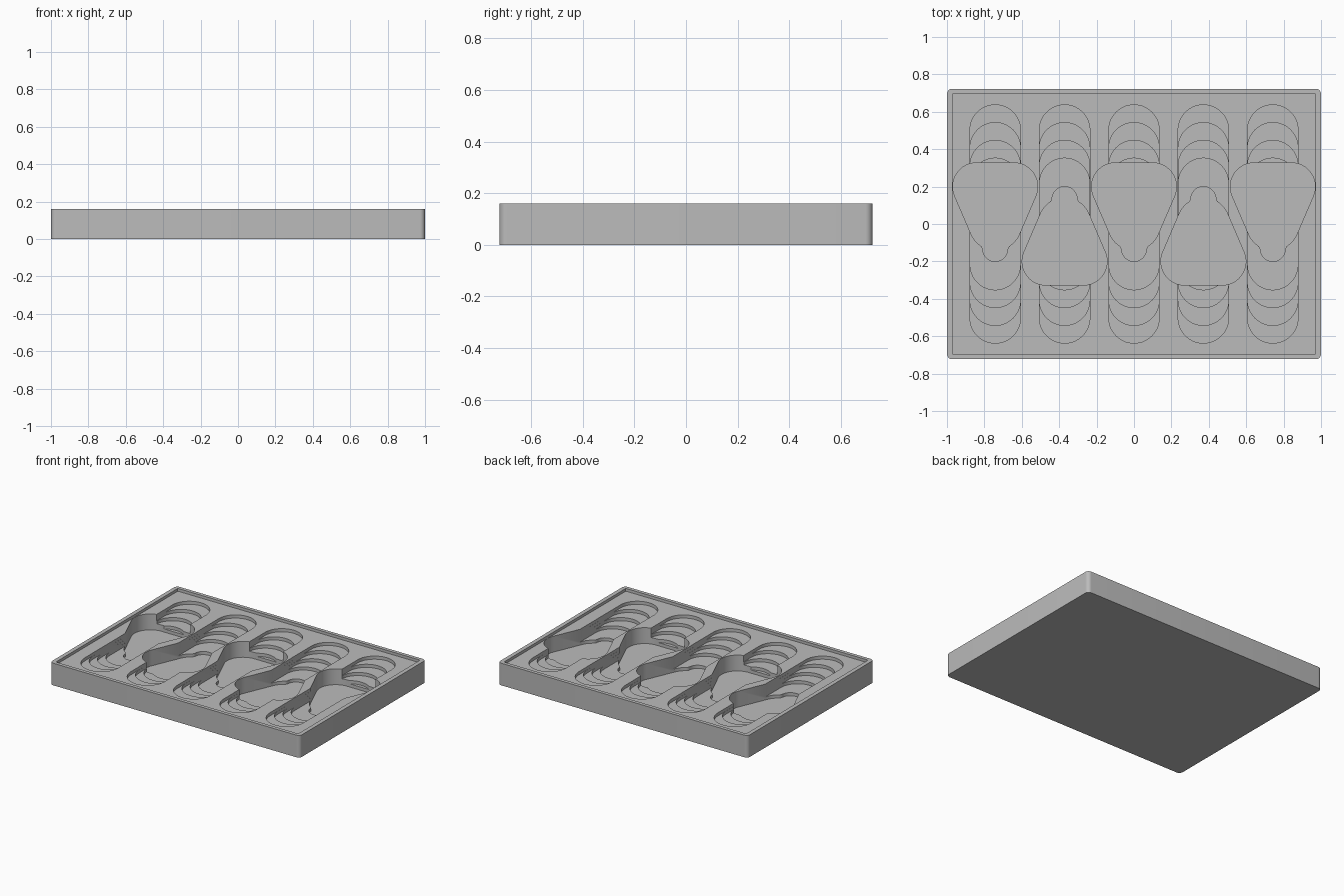
import bpy, bmesh
from math import sin, cos, radians, pi

cube = bpy.data.objects.get("Cube")
if cube:
    bpy.data.objects.remove(cube, do_unlink=True)

grey = bpy.data.materials.new("matte grey")
grey.use_nodes = True
GREY = (0.5, 0.5, 0.5, 1)
grey.diffuse_color = GREY
grey.node_tree.nodes["Principled BSDF"].inputs["Base Color"].default_value = GREY

PITCH = 0.371
TOP = 0.16          # rim height
BED = 0.14          # recessed top surface
FLOOR = 0.025       # pocket floor
COLUMNS = range(-2, 3)


def arc(cx, cy, r, start, end, n=12):
    angles = [radians(start + (end - start) * i / n) for i in range(n + 1)]
    return [(cx + r * cos(a), cy + r * sin(a)) for a in angles]


def prisms(name, outlines, z0, z1):
    """Extrude closed outlines between two heights into one object."""
    bm = bmesh.new()
    for pts in outlines:
        face = bm.faces.new([bm.verts.new((x, y, z0)) for x, y in pts])
        out = bmesh.ops.extrude_face_region(bm, geom=[face])
        top = [v for v in out["geom"] if isinstance(v, bmesh.types.BMVert)]
        bmesh.ops.translate(bm, verts=top, vec=(0, 0, z1 - z0))
    bmesh.ops.recalc_face_normals(bm, faces=bm.faces)
    mesh = bpy.data.meshes.new(name)
    bm.to_mesh(mesh)
    bm.free()
    mesh.materials.append(grey)
    obj = bpy.data.objects.new(name, mesh)
    bpy.context.collection.objects.link(obj)
    return obj


def rounded_box(hx, hy, r, n=8):
    pts = []
    for i, (sx, sy) in enumerate([(1, 1), (-1, 1), (-1, -1), (1, -1)]):
        pts += arc(sx * (hx - r), sy * (hy - r), r, 90 * i, 90 * i + 90, n)
    return pts


def slot(x, half_length, r):
    c = half_length - r
    return arc(x, c, r, 0, 180, 28) + arc(x, -c, r, 180, 360, 28)


def pocket(x, flip):
    """Rounded triangle with a small round tip, mirrored about its axis."""
    half = arc(0.1, 0.2, 0.127, 90, -24, 16)
    half += arc(0, 0, 0.14, -24, -58, 8)
    half += arc(0, -0.133, 0.067, 0, -90, 10)
    full = half + [(-px, py) for px, py in reversed(half[:-1])]
    return [(x + px * flip, py * flip) for px, py in full]


# Tray block with rounded upright corners
tray = prisms("tray", [rounded_box(1, 0.723, 0.028)], 0, TOP)

# Recess inside the rim
cutters = [prisms("recess_cutter", [rounded_box(0.97, 0.697, 0.004, 3)], BED, 0.3)]

# Terraced round-ended slots, each shorter and deeper than the last
for i in range(4):
    depth = BED - (i + 1) * (BED - FLOOR) / 5
    outlines = [slot(c * PITCH, 0.637 - i * 0.095, 0.135 - i * 0.0003)
                for c in COLUMNS]
    cutters.append(prisms(f"slot_cutter_{i + 1}", outlines, depth, 0.31 + i * 0.01))

# Deep pockets pointing alternately forward and back
cutters.append(prisms("pocket_cutter",
                      [pocket(c * PITCH, 1 if c % 2 == 0 else -1) for c in COLUMNS],
                      FLOOR, 0.36))

bpy.context.view_layer.objects.active = tray
for cutter in cutters:
    mod = tray.modifiers.new(cutter.name, "BOOLEAN")
    mod.operation = "DIFFERENCE"
    mod.solver = "EXACT"
    mod.object = cutter
    bpy.ops.object.modifier_apply(modifier=mod.name)
for cutter in cutters:
    bpy.data.objects.remove(cutter, do_unlink=True)

# Smooth the curved walls, keep the rims sharp
bpy.ops.object.select_all(action="DESELECT")
tray.select_set(True)
bpy.ops.object.shade_smooth_by_angle(angle=radians(30))
